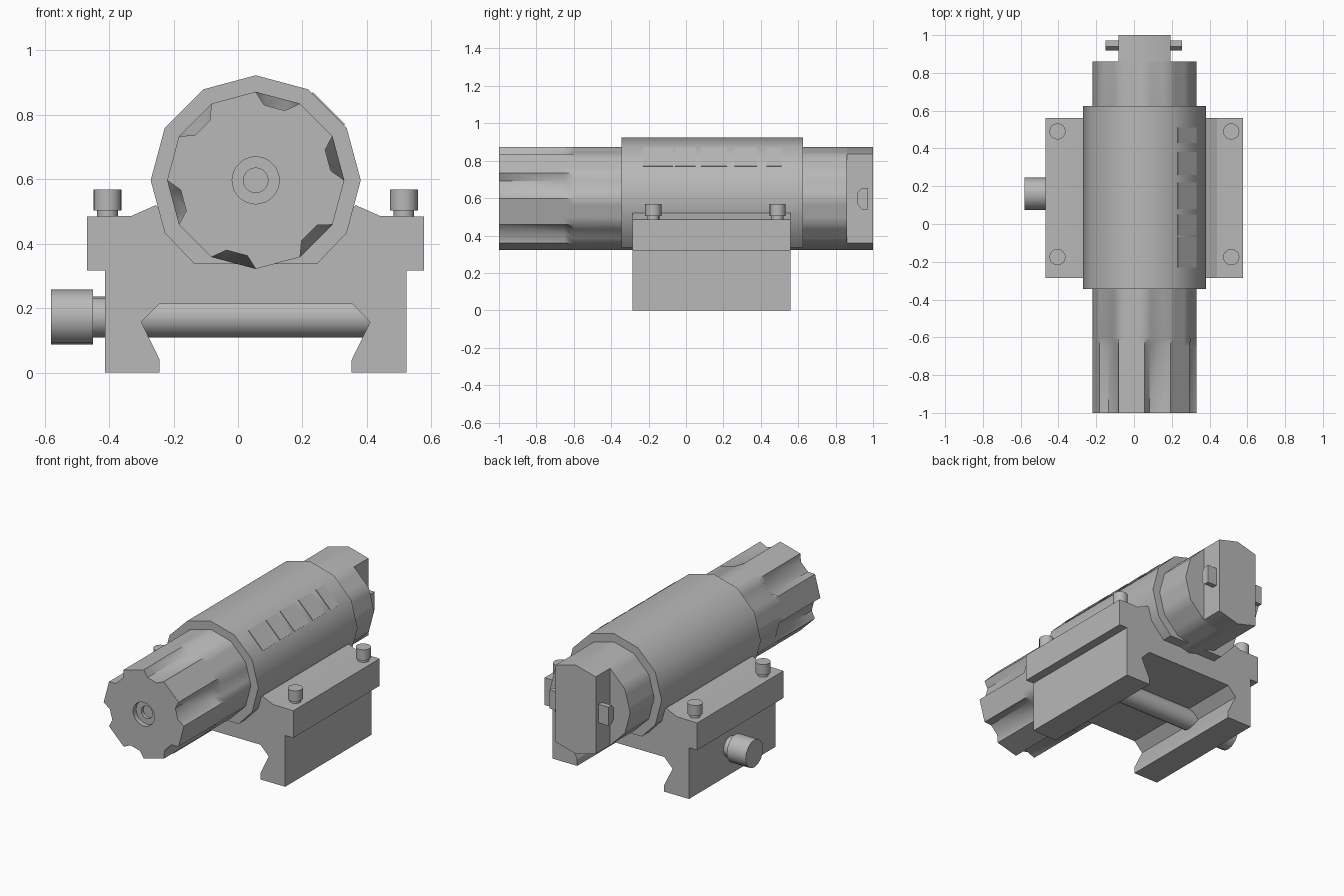
import bpy, bmesh
from math import sin, cos, radians, hypot
from mathutils import Vector, Matrix

cube = bpy.data.objects.get("Cube")
if cube:
    bpy.data.objects.remove(cube, do_unlink=True)

grey = bpy.data.materials.new("plain_grey")
grey.use_nodes = True
colour = (0.48, 0.48, 0.48, 1)
grey.diffuse_color = colour
grey.node_tree.nodes["Principled BSDF"].inputs["Base Color"].default_value = colour

CX, CZ = 0.055, 0.597       # axis of the tube
R_TUBE, R_SLEEVE = 0.275, 0.326


def finish(name, bm, smooth=0):
    bmesh.ops.recalc_face_normals(bm, faces=bm.faces)
    mesh = bpy.data.meshes.new(name)
    bm.to_mesh(mesh)
    bm.free()
    mesh.materials.append(grey)
    obj = bpy.data.objects.new(name, mesh)
    bpy.context.collection.objects.link(obj)
    if smooth:
        bpy.ops.object.select_all(action='DESELECT')
        obj.select_set(True)
        bpy.context.view_layer.objects.active = obj
        bpy.ops.object.shade_smooth_by_angle(angle=radians(smooth))
    return obj


def loft(name, rings, smooth=0):
    """Skin a run of equal rings and cap both ends."""
    bm = bmesh.new()
    rows = [[bm.verts.new(p) for p in ring] for ring in rings]
    n = len(rows[0])
    for a, b in zip(rows, rows[1:]):
        for i in range(n):
            j = (i + 1) % n
            bm.faces.new((a[i], a[j], b[j], b[i]))
    bm.faces.new(rows[0])
    bm.faces.new(rows[-1])
    return finish(name, bm, smooth)


def at_y(points, y):
    return [(CX + x, y, z) for x, z in points]


def rod(name, centre, radius, length, axis, sides=16):
    bm = bmesh.new()
    bmesh.ops.create_cone(bm, cap_ends=True, segments=sides, radius1=radius,
                          radius2=radius, depth=length)
    turn = Matrix.Rotation(radians(90), 4, 'Y') if axis == 'X' else Matrix()
    bmesh.ops.transform(bm, matrix=Matrix.Translation(centre) @ turn, verts=bm.verts)
    return finish(name, bm, 40)


def polar(r, degrees):
    return r * cos(radians(degrees)), CZ + r * sin(radians(degrees))


# Tube: twelve sides, every second side fluted near the front
def fluted(depth):
    pts = []
    for i in range(12):
        a = Vector(polar(R_TUBE, 90 - 30 * i))
        b = Vector(polar(R_TUBE, 60 - 30 * i))
        inward = (Vector((0, CZ)) - (a + b) / 2).normalized()
        d = depth if i % 2 == 0 else 0
        pts += [a, a.lerp(b, 0.25) + inward * d, a.lerp(b, 0.72) + inward * d]
    return pts


def round_ring(r):
    ring = []
    for x, z in fluted(0):
        k = r / hypot(x, z - CZ)
        ring.append((x * k, CZ + (z - CZ) * k))
    return ring


loft("tube", [at_y(round_ring(0.038), -0.95), at_y(round_ring(0.038), -0.97),
              at_y(round_ring(0.073), -0.97), at_y(round_ring(0.073), -1),
              at_y(fluted(0.033), -1), at_y(fluted(0.033), -0.65),
              at_y(fluted(0), -0.6), at_y(fluted(0), 0.86)], 40)

# Narrow rear cap with a catch through both sides
cap = [polar(R_TUBE, a) for a in (60, 90, 120, 240, 270, 300)]
loft("rear_cap", [at_y(cap, 0.86), at_y(cap, 1)], 40)
catch = [(0.972, 0.655), (0.94, 0.655), (0.918, 0.63),
         (0.918, 0.565), (0.94, 0.54), (0.972, 0.54)]
loft("rear_catch", [[(x, y, z) for y, z in catch] for x in (-0.15, 0.255)])

# Sleeve with a flat underside
sleeve = [polar(R_SLEEVE, a) for a in range(-30, 211, 30)]
sleeve += [(-0.19, 0.337), (0.19, 0.337)]
loft("sleeve", [at_y(sleeve, -0.345), at_y(sleeve, 0.625)], 40)

# Row of thin plates on the upper left side of the sleeve
low, high = Vector(polar(R_SLEEVE, 30)), Vector(polar(R_SLEEVE, 60))
out = Vector((1, 1)).normalized() * 0.004
ends = [low.lerp(high, 0.07), low.lerp(high, 0.9)]
plate = [ends[0] - out, ends[0] + out, ends[1] + out, ends[1] - out]
for y0, y1 in ((-0.23, -0.07), (-0.06, 0.05), (0.08, 0.22), (0.26, 0.38), (0.43, 0.51)):
    loft("sleeve_plate", [at_y(plate, y0), at_y(plate, y1)])

# Mount: half profile mirrored across the tube axis
half = [(0.2, 0.4), (0.31, 0.52), (0.385, 0.487), (0.523, 0.485), (0.523, 0.317),
        (0.468, 0.317), (0.468, 0), (0.298, 0), (0.298, 0.04), (0.355, 0.157),
        (0.298, 0.215)]
mount = half + [(-x, z) for x, z in reversed(half)]
loft("mount", [at_y(mount, -0.285), at_y(mount, 0.56)])

# Clamp bar and knob
rod("clamp_bar", (0, 0.16, 0.173), 0.063, 0.91, 'X')
rod("clamp_knob", (-0.515, 0.16, 0.173), 0.085, 0.13, 'X')

# Screws at the four corners of the mount
for side in (-1, 1):
    for y in (-0.175, 0.49):
        x = CX + side * 0.46
        rod("screw_stem", (x, y, 0.49), 0.032, 0.04, 'Z')
        rod("screw_head", (x, y, 0.536), 0.043, 0.066, 'Z')
